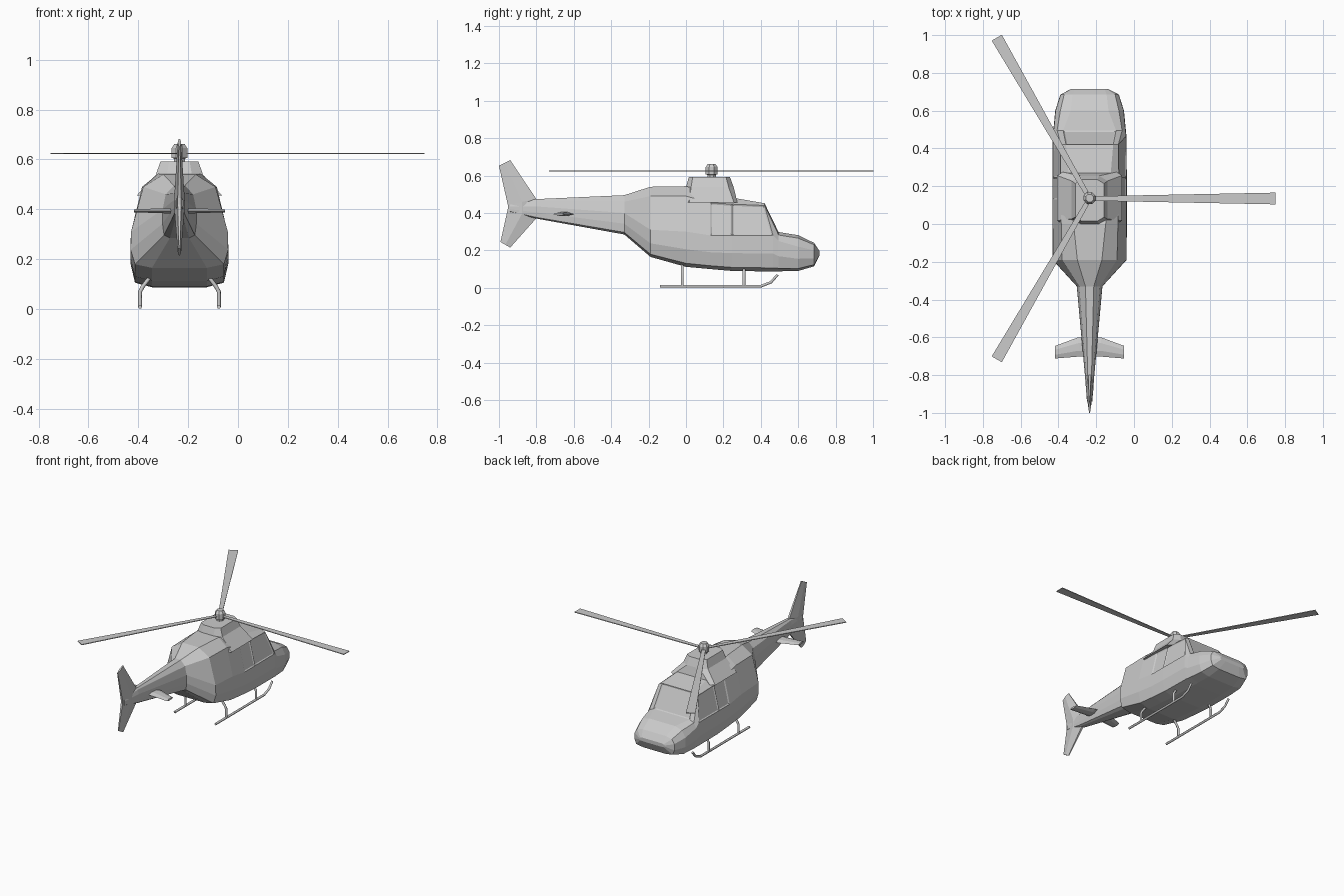
import bpy, bmesh, math

if "Cube" in bpy.data.objects:
    bpy.data.objects.remove(bpy.data.objects["Cube"])

CX, HUB_Y = -0.235, 0.137


def loft(name, rings, insets=(), loc=(CX, 0, 0), rot=0):
    """Skin a list of closed rings, cap both ends, optionally sink window panels."""
    bm = bmesh.new()
    vs = [[bm.verts.new(p) for p in r] for r in rings]
    n = len(rings[0])
    quads = {}
    for k in range(len(vs) - 1):
        for j in range(n):
            i = (j + 1) % n
            quads[k, j] = bm.faces.new((vs[k][j], vs[k][i], vs[k + 1][i], vs[k + 1][j]))
    bm.faces.new(vs[0])
    bm.faces.new(vs[-1])
    bmesh.ops.recalc_face_normals(bm, faces=bm.faces)
    if insets:
        bmesh.ops.inset_individual(bm, faces=[quads[q] for q in insets],
                                   thickness=0.011, depth=-0.005)
    me = bpy.data.meshes.new(name)
    bm.to_mesh(me)
    bm.free()
    ob = bpy.data.objects.new(name, me)
    ob.location = loc
    ob.rotation_euler.z = rot
    bpy.context.collection.objects.link(ob)


def mirrored(half):
    """Close a half profile by mirroring it across x."""
    return half + [(-x, y, z) for x, y, z in reversed(half)]


def section(y, floor, roof, w, waist, shoulder_w, shoulder, roof_w, slant=0):
    """Twelve-sided body section; belly and chine follow from the width."""
    h = waist - floor
    return mirrored([(.56 * w, y, floor), (.91 * w, y, floor + .1 * h), (w, y, floor + .5 * h),
                     (.99 * w, y, waist), (shoulder_w, y - slant, shoulder),
                     (roof_w, y - slant, roof)])


# Fuselage and tail boom, nose to tail, with windscreen and door windows sunk in
loft("fuselage", [
    section(.714, .172, .197, .10, .188, .09, .193, .08),
    section(.685, .115, .24, .155, .20, .135, .23, .09),
    section(.60, .09, .281, .182, .22, .155, .265, .10),
    section(.495, .088, .298, .192, .25, .172, .282, .14),
    section(.465, .087, .452, .195, .28, .152, .44, .125, slant=.045),
    section(.247, .09, .482, .197, .28, .155, .447, .11),
    section(.13, .10, .51, .197, .28, .155, .455, .10),
    section(0, .112, .543, .197, .30, .15, .49, .085),
    section(-.19, .165, .54, .196, .31, .145, .49, .065),
    section(-.33, .285, .495, .068, .40, .055, .46, .022),
    section(-.80, .37, .474, .025, .435, .018, .465, .01),
    section(-.94, .405, .45, .014, .435, .01, .445, .006),
], insets=[(3, 5), (4, 3), (4, 7), (5, 3), (5, 7)])


# Engine cowling: stacked eight-sided tiers
def octagon(z, w, y0, y1, cut):
    c = cut * .6
    return mirrored([(w - cut, y0, z), (w, y0 + c, z), (w, y1 - c, z), (w - cut, y1, z)])


loft("engine_cowling", [
    octagon(.455, .172, 0, .275, .03),
    octagon(.538, .095, 0, .255, .045),
    octagon(.592, .076, .015, .235, .035),
])


# Tail fin: sections from lower tip to upper tip
def fin_section(y0, z0, y1, z1, t):
    return mirrored([(.35 * t, y0, z0), (t, (y0 + y1) / 2, (z0 + z1) / 2), (.35 * t, y1, z1)])


loft("tail_fin", [
    fin_section(-.94, .215, -.992, .245, .007),
    fin_section(-.80, .372, -.953, .42, .02),
    fin_section(-.80, .474, -.953, .445, .02),
    fin_section(-.94, .683, -1, .652, .007),
])


# Horizontal stabiliser: six-sided airfoil sections across the boom
def foil(x):
    tip = abs(x) > .1
    y0, y1, t = (-.712, -.645, .006) if tip else (-.702, -.60, .01)
    ring = [(0, 0), (.3, t), (.7, t), (1, 0), (.7, -t), (.3, -t)]
    return [(x, y0 + (y1 - y0) * u, .394 + dz) for u, dz in ring]


loft("stabiliser", [foil(x) for x in (-.182, -.06, .06, .182)])


# Landing gear tubes
def tube(name, pts):
    cu = bpy.data.curves.new(name, 'CURVE')
    cu.dimensions = '3D'
    cu.bevel_depth, cu.bevel_resolution, cu.use_fill_caps = .008, 1, True
    sp = cu.splines.new('POLY')
    sp.points.add(len(pts) - 1)
    for p, co in zip(sp.points, pts):
        p.co = (*co, 1)
    ob = bpy.data.objects.new(name, cu)
    ob.location.x = CX
    bpy.context.collection.objects.link(ob)


for side, s in (("left", -1), ("right", 1)):
    x = .158 * s
    tube(f"{side}_skid", [(x, -.14, .008), (x, .40, .008), (x, .455, .03), (x, .49, .07)])
    for end, y in (("rear", -.02), ("front", .31)):
        tube(f"{side}_{end}_strut", [(x, y, .008), (x, y, .07), (x * .93, y, .09),
                                     (.118 * s, y, .128)])


# Rotor hub
def ngon(r, z, n=8):
    angles = [math.tau * (i + .5) / n for i in range(n)]
    return [(r * math.cos(a), r * math.sin(a), z) for a in angles]


loft("rotor_hub", [ngon(.024, .585), ngon(.024, .604), ngon(.034, .606), ngon(.034, .645),
                   ngon(.022, .663)], loc=(CX, HUB_Y, 0))

# Three tapered rotor blades
for i in range(3):
    loft(f"rotor_blade_{i + 1}",
         [[(x, -w, .621), (x, w, .621), (x, w, .626), (x, -w, .626)]
          for x, w in ((.02, .012), (.983, .031))],
         loc=(CX, HUB_Y - .002, 0), rot=math.tau * i / 3)
